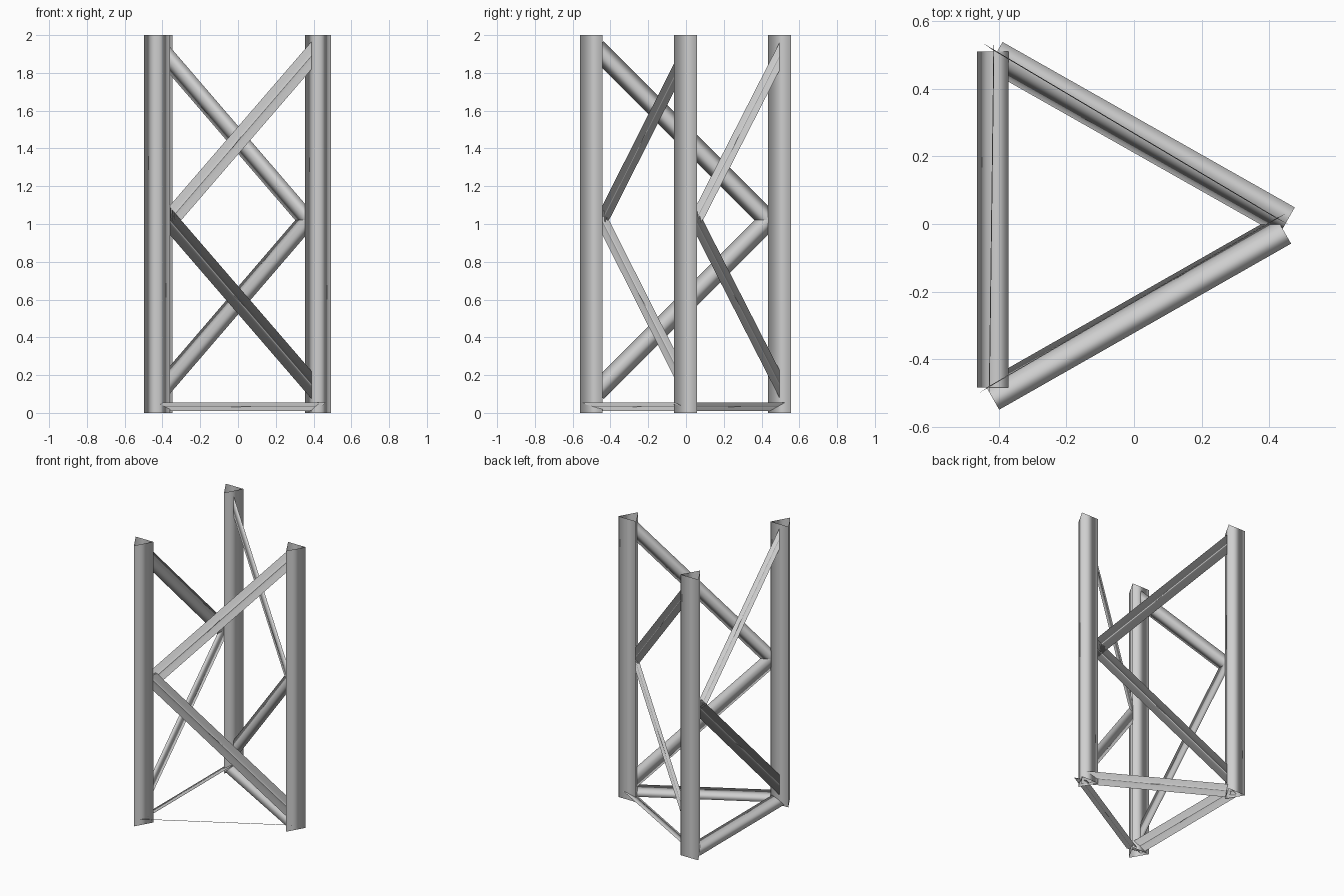
import bpy, bmesh, math
from mathutils import Vector

if "Cube" in bpy.data.objects:
    bpy.data.objects.remove(bpy.data.objects["Cube"])

steel = bpy.data.materials.new("light_grey_steel")
steel.diffuse_color = (0.62, 0.62, 0.62, 1)
steel.use_nodes = True
steel.node_tree.nodes["Principled BSDF"].inputs["Base Color"].default_value = steel.diffuse_color


def tri_tube(name, start, end, radius, thick_dir, squash=1.0):
    """Open, smooth shaded three-sided tube; its ridge points along thick_dir."""
    start, end = Vector(start), Vector(end)
    axis = (end - start).normalized()
    thick = Vector(thick_dir)
    thick = (thick - axis * thick.dot(axis)).normalized()
    wide = thick.cross(axis)
    ring = []
    for k in range(3):
        a = 2 * math.pi * k / 3
        ring.append(thick * math.cos(a) * radius * squash + wide * math.sin(a) * radius)
    bm = bmesh.new()
    low = [bm.verts.new(start + p) for p in ring]
    high = [bm.verts.new(end + p) for p in ring]
    for k in range(3):
        j = (k + 1) % 3
        bm.faces.new((low[k], low[j], high[j], high[k])).smooth = True
    bmesh.ops.recalc_face_normals(bm, faces=bm.faces)
    mesh = bpy.data.meshes.new(name)
    bm.to_mesh(mesh)
    bm.free()
    mesh.materials.append(steel)
    obj = bpy.data.objects.new(name, mesh)
    bpy.context.collection.objects.link(obj)


legs = {"front_left": Vector((-0.428, -0.481, 0)),
        "back_left": Vector((-0.415, 0.515, 0)),
        "right": Vector((0.424, 0.017, 0))}

# Upright legs: triangular tubes with one edge to the front
for name, p in legs.items():
    tri_tube(name + "_leg", p, p + Vector((0, 0, 2)), 0.08, (0, -1, 0))

# Flat zigzag braces: two 45 degree strips on every side
for side, a, b in (("front", "right", "front_left"),
                   ("back", "back_left", "right"),
                   ("left", "front_left", "back_left")):
    mid = (legs[a] + legs[b]) / 2
    run = (legs[b] - legs[a]).normalized() * 0.49
    outward = Vector((run.y, -run.x, 0))
    for level, z, rise in (("lower", 0.60, 0.49), ("upper", 1.44, -0.49)):
        centre = mid + Vector((0, 0, z))
        step = run + Vector((0, 0, rise))
        tri_tube(f"{side}_{level}_brace", centre - step, centre + step,
                 0.06, outward, 0.03)

# Tilted flat ties around the foot (lean: horizontal lean of the upper face)
tilt = math.radians(25.6)
for side, p, q, lean in (("front", (-0.422, -0.508), (0.441, -0.017), (-0.49, 0.87)),
                         ("back", (-0.412, 0.497), (0.452, 0.008), (-0.49, -0.87)),
                         ("left", (-0.418, -0.484), (-0.418, 0.510), (-1, 0))):
    normal = Vector((lean[0] * math.sin(tilt), lean[1] * math.sin(tilt), math.cos(tilt)))
    tri_tube(side + "_foot_tie", (*p, 0.033), (*q, 0.033), 0.06, normal, 0.03)
